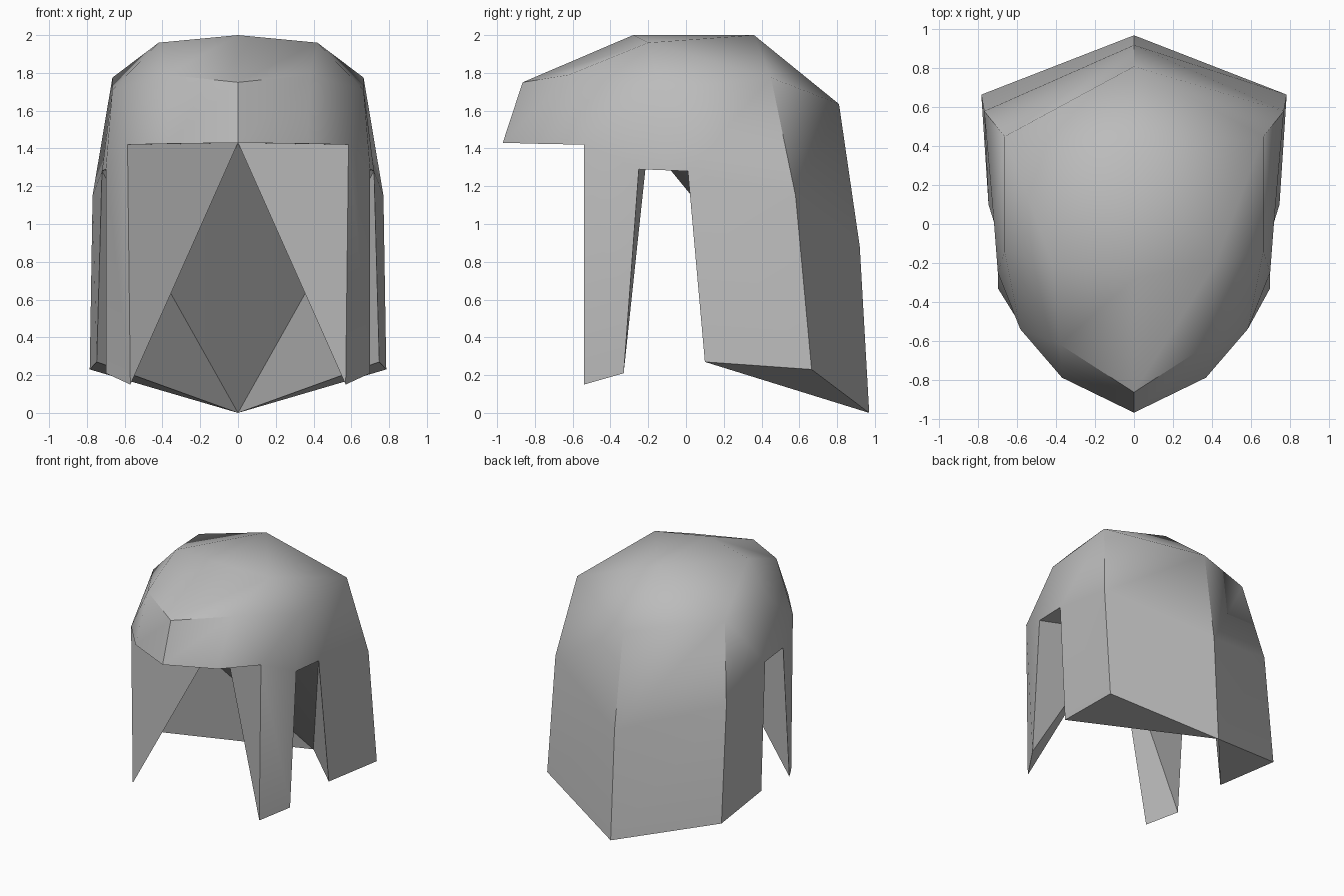
import bpy, bmesh, math

if "Cube" in bpy.data.objects:
    bpy.data.objects.remove(bpy.data.objects["Cube"])

# Key points of the right half (x >= 0); points on x = 0 are shared by both halves
P = {
    # brim
    "brim_tip": (0, -.97, 1.43), "brim_mid": (.37, -.79, 1.425), "brim_end": (.585, -.54, 1.42),
    # brow and crown
    "brow": (0, -.865, 1.75), "brow_side": (.38, -.62, 1.79),
    "crown_front": (0, -.28, 2.0), "crown_side": (.42, -.2, 1.96), "crown_back": (0, .36, 2.0),
    "temple": (.665, -.14, 1.71), "corner_top": (.665, .45, 1.775),
    # back of the head and neck
    "nape_top": (0, .81, 1.635), "nape_mid": (0, .92, .88), "nape_tip": (0, .97, 0),
    "corner_mid": (.77, .58, 1.15), "corner_low": (.785, .665, .23), "neck_low": (.748, .10, .27),
    # ear notch and cheek guard
    "ear_back": (.72, 0.01, 1.28), "ear_front": (.70, -.25, 1.29),
    "cheek_back": (.70, -.33, .21), "cheek_front": (.57, -.54, .15),
    # inside centre
    "inside": (0, -.2, 1.43),
}

FACES = [
    # visor front
    "brim_tip brow brow_side brim_mid", "brim_mid brow_side brim_end",
    "brow_side temple brim_end", "temple ear_front brim_end",
    # dome
    "brow crown_front crown_side brow_side", "brow_side crown_side temple",
    "crown_side corner_top temple", "crown_front crown_back crown_side",
    "crown_back corner_top crown_side", "crown_back nape_top corner_top",
    # cheek guard and side panel
    "brim_end ear_front cheek_back cheek_front", "temple ear_back ear_front",
    "temple corner_top ear_back", "corner_top corner_mid ear_back",
    "ear_back corner_mid corner_low neck_low",
    # neck guard
    "nape_top nape_mid corner_mid corner_top", "nape_mid nape_tip corner_low corner_mid",
    # inner faces
    "brim_tip brim_mid inside", "brim_mid brim_end inside",
    "brim_end cheek_front inside", "cheek_front cheek_back inside",
    "cheek_back ear_front inside", "ear_front ear_back inside",
    "ear_back nape_tip inside", "ear_back neck_low nape_tip",
    "neck_low corner_low nape_tip",
]

bm = bmesh.new()
right = {n: bm.verts.new(c) for n, c in P.items()}
left = {n: right[n] if x == 0 else bm.verts.new((-x, y, z)) for n, (x, y, z) in P.items()}
for names in FACES:
    names = names.split()
    bm.faces.new([right[n] for n in names])
    bm.faces.new([left[n] for n in reversed(names)])
bmesh.ops.recalc_face_normals(bm, faces=bm.faces[:])

mesh = bpy.data.meshes.new("helmet")
bm.to_mesh(mesh)
bm.free()

# Plain grey metal
grey = bpy.data.materials.new("grey metal")
grey.diffuse_color = (.5, .5, .5, 1)
grey.use_nodes = True
grey.node_tree.nodes["Principled BSDF"].inputs["Base Color"].default_value = grey.diffuse_color
mesh.materials.append(grey)

helmet = bpy.data.objects.new("helmet", mesh)
bpy.context.collection.objects.link(helmet)
bpy.context.view_layer.objects.active = helmet
helmet.select_set(True)
bpy.ops.object.shade_smooth_by_angle(angle=math.radians(40))
